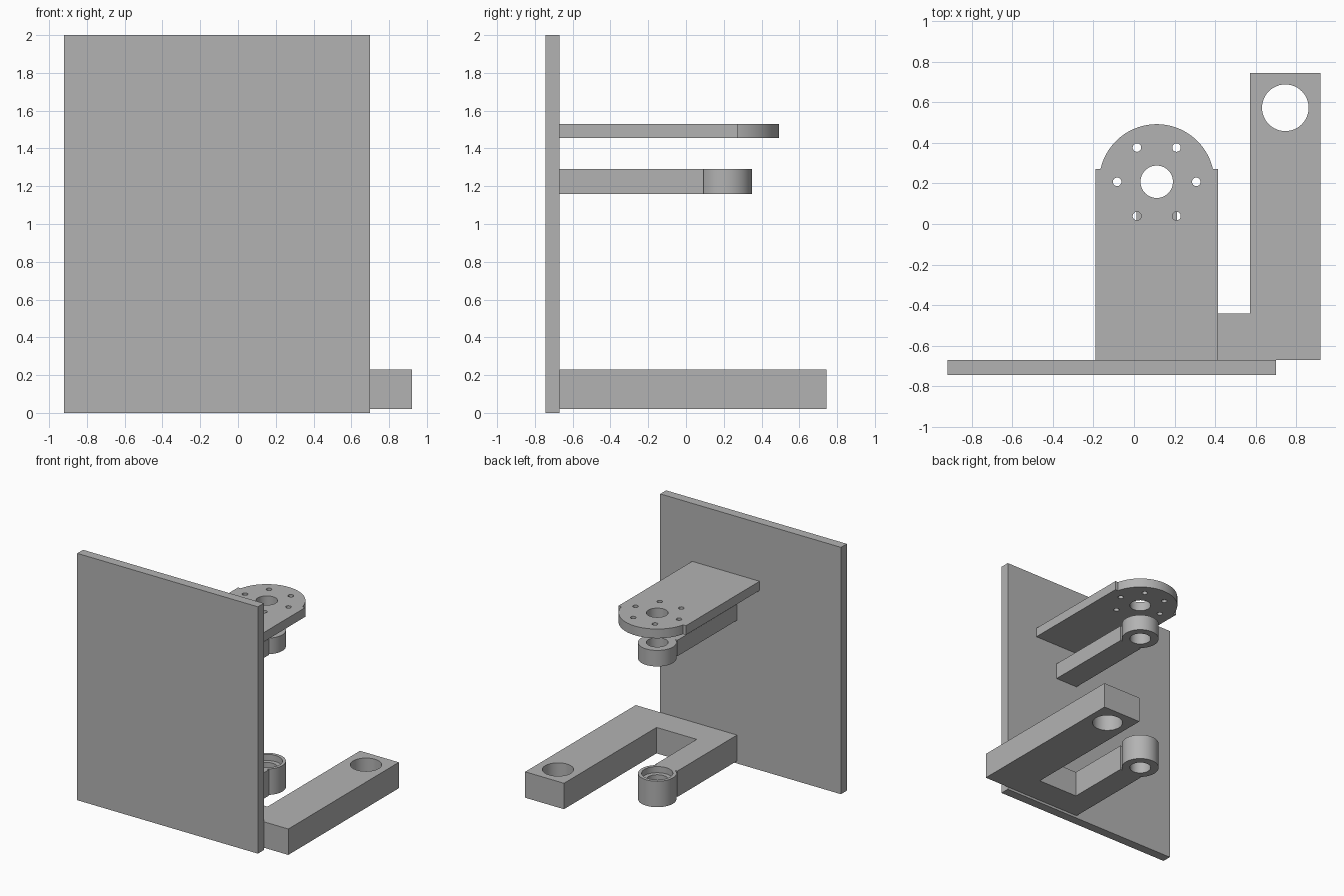
import bpy
import bmesh
import math

cube = bpy.data.objects.get("Cube")
if cube:
    bpy.data.objects.remove(cube, do_unlink=True)

grey = bpy.data.materials.new("plain grey")
grey.use_nodes = True
COLOUR = (0.45, 0.45, 0.45, 1)
grey.diffuse_color = COLOUR
grey.node_tree.nodes["Principled BSDF"].inputs["Base Color"].default_value = COLOUR

WALL = -0.67          # rear face of the upright panel
AXIS = (0.112, 0.208)  # shared vertical axis of the three mounts
BORE = 0.08


def prism(name, outline, z0, z1):
    """Extrude a counter-clockwise outline from z0 to z1."""
    bm = bmesh.new()
    face = bm.faces.new([bm.verts.new((x, y, z0)) for x, y in outline])
    grown = bmesh.ops.extrude_face_region(bm, geom=[face], use_keep_orig=True)
    top = [v for v in grown["geom"] if isinstance(v, bmesh.types.BMVert)]
    bmesh.ops.translate(bm, verts=top, vec=(0, 0, z1 - z0))
    bmesh.ops.recalc_face_normals(bm, faces=bm.faces)
    mesh = bpy.data.meshes.new(name)
    bm.to_mesh(mesh)
    bm.free()
    mesh.materials.append(grey)
    obj = bpy.data.objects.new(name, mesh)
    bpy.context.collection.objects.link(obj)
    return obj


def arc(centre, radius, start, end, steps=48):
    return [(centre[0] + radius * math.cos(start + (end - start) * i / steps),
             centre[1] + radius * math.sin(start + (end - start) * i / steps))
            for i in range(steps + 1)]


def rounded_end(shoulder, radius):
    """Arc around the axis, running from the right shoulder to the left."""
    a = math.asin((shoulder - AXIS[1]) / radius)
    return arc(AXIS, radius, a, math.pi - a)


def drill(obj, centre, radius, z0, z1):
    """Cut one round hole."""
    cutter = prism("hole_cutter", arc(centre, radius, 0, math.tau * 47 / 48, 47), z0, z1)
    cutter.hide_render = True
    mod = obj.modifiers.new("hole", "BOOLEAN")
    mod.operation = "DIFFERENCE"
    mod.solver = "EXACT"
    mod.object = cutter
    bpy.context.view_layer.objects.active = obj
    bpy.ops.object.modifier_apply(modifier=mod.name)
    bpy.data.objects.remove(cutter, do_unlink=True)


def smooth(obj):
    bpy.ops.object.select_all(action="DESELECT")
    obj.select_set(True)
    bpy.context.view_layer.objects.active = obj
    bpy.ops.object.shade_smooth_by_angle(angle=math.radians(30))


# Upright panel
prism("upright_panel", [(-0.92, -0.745), (0.70, -0.745), (0.70, WALL), (-0.92, WALL)], 0, 2)

# Upper flange with a ring of six bolt holes
end = 0.272
flange = prism("motor_flange",
               [(-0.19, WALL), (0.414, WALL), (0.414, end)]
               + rounded_end(end, 0.284) + [(-0.19, end)], 1.455, 1.53)
drill(flange, AXIS, BORE, 1.4, 1.6)
for i in range(6):
    a = math.tau * i / 6
    drill(flange, (AXIS[0] + 0.195 * math.cos(a), AXIS[1] + 0.195 * math.sin(a)),
          0.021, 1.4, 1.6)
smooth(flange)

# Middle arm with a bored collar
left, right, shoulder = AXIS[0] - 0.1, AXIS[0] + 0.1, 0.092
collar = [(right, shoulder)] + rounded_end(shoulder, 0.141) + [(left, shoulder)]
arm = prism("middle_arm", [(left, WALL), (right, WALL)] + collar, 1.16, 1.29)
drill(arm, AXIS, BORE, 1.1, 1.35)
smooth(arm)

# Lower fork: long side arm, cross bar and a collar with a bearing seat
fork = prism("lower_fork",
             [(left, WALL), (0.92, WALL), (0.92, 0.745), (0.572, 0.745),
              (0.572, -0.44), (right, -0.44)] + collar, 0.02, 0.23)
drill(fork, AXIS, BORE, -0.1, 0.3)
drill(fork, AXIS, 0.115, 0.18, 0.3)
drill(fork, (0.746, 0.573), 0.115, -0.1, 0.3)
smooth(fork)
